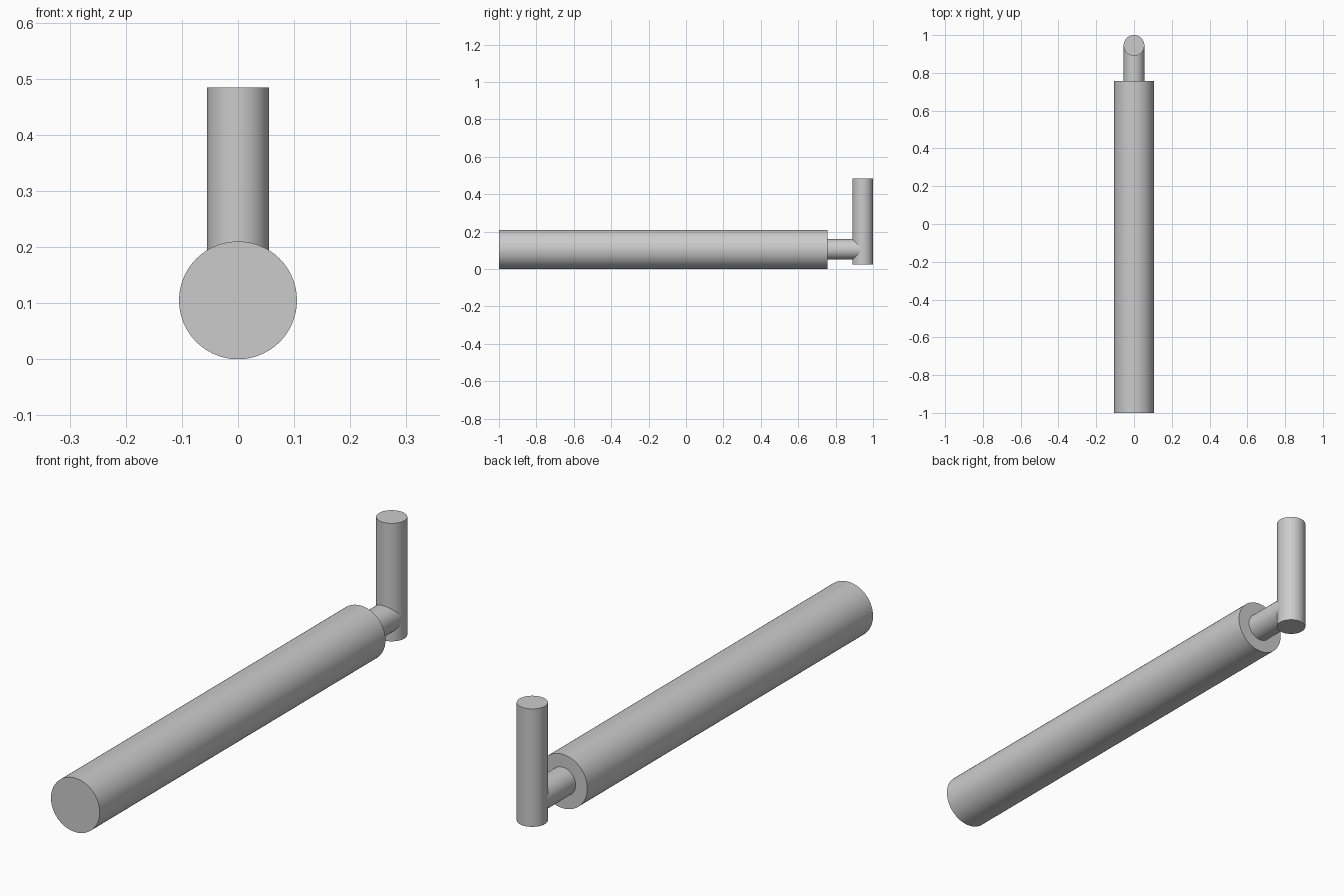
import bpy
import math
from mathutils import Vector

cube = bpy.data.objects.get("Cube")
if cube:
    bpy.data.objects.remove(cube, do_unlink=True)

# Single grey material
GREY = (0.6, 0.6, 0.6, 1.0)
grey = bpy.data.materials.new("plain grey")
grey.use_nodes = True
grey.diffuse_color = GREY
grey.node_tree.nodes["Principled BSDF"].inputs["Base Color"].default_value = GREY


def rod(name, start, end, radius):
    """Smooth capped cylinder running from start to end."""
    start, end = Vector(start), Vector(end)
    axis = end - start
    bpy.ops.mesh.primitive_cylinder_add(
        vertices=96, radius=radius, depth=axis.length,
        location=(start + end) / 2,
        rotation=axis.to_track_quat('Z', 'Y').to_euler())
    obj = bpy.context.object
    obj.name = name
    obj.data.materials.append(grey)
    bpy.ops.object.shade_smooth_by_angle(angle=math.radians(30))
    return obj


BODY_R, PIN_R = 0.105, 0.055
POST_Y = 1 - PIN_R

# Long thick barrel lying along y
rod("main_barrel", (0, -1, BODY_R), (0, 0.757, BODY_R), BODY_R)
# Thin neck reaching the post axis
neck = rod("neck", (0, 0.70, BODY_R), (0, POST_Y, BODY_R), PIN_R - 0.0003)
# Upright post at the back
rod("upright_post", (0, POST_Y, 0.025), (0, POST_Y, 0.484), PIN_R)
